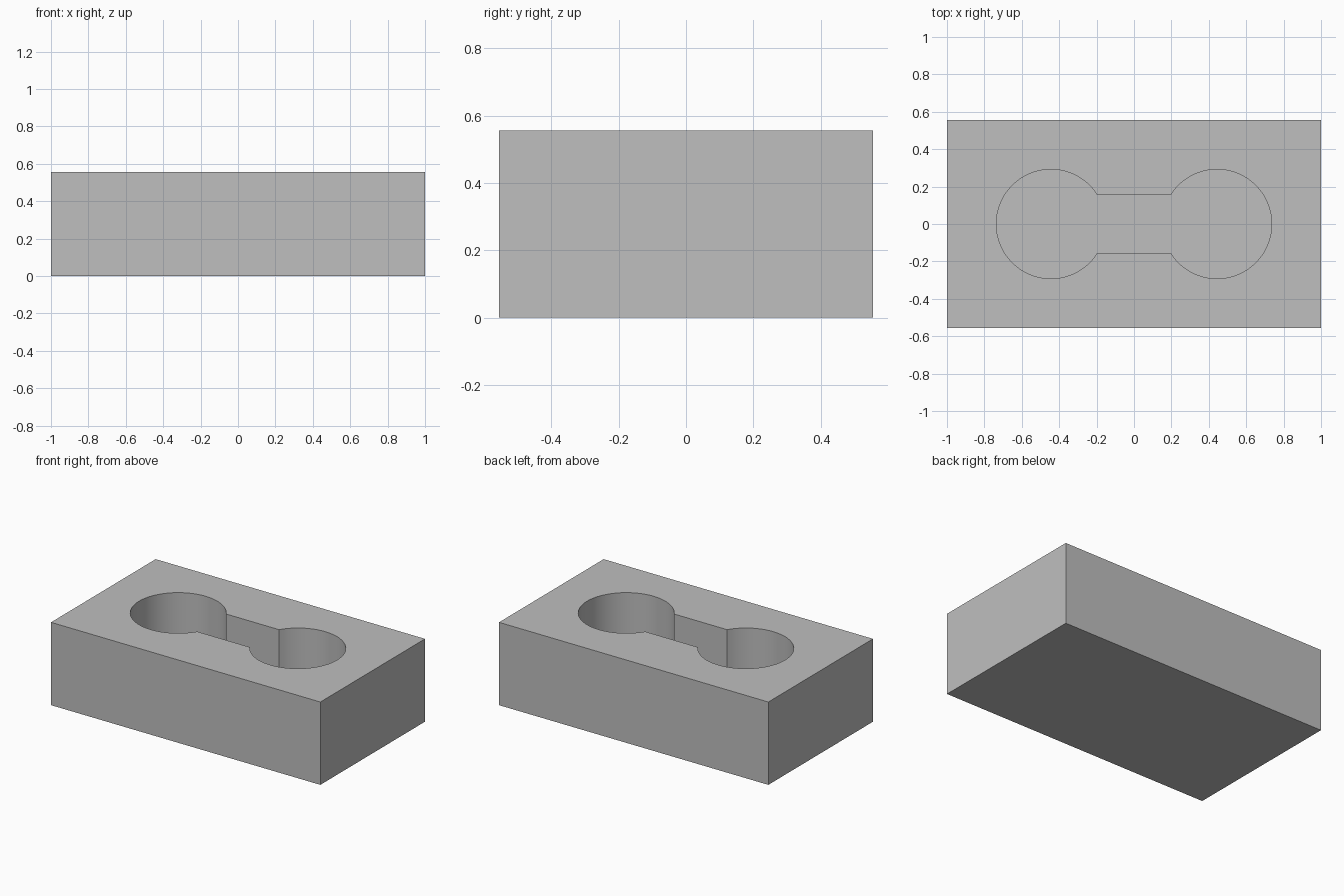
import bpy, bmesh, math

LENGTH, WIDTH, HEIGHT = 2.0, 1.11, 0.556
BORE_X, BORE_R, SLOT_HALF = 0.444, 0.292, 0.154
FLOOR_Z = 0.11
STEPS = 56

cube = bpy.data.objects.get("Cube")
if cube:
    bpy.data.objects.remove(cube, do_unlink=True)

grey = bpy.data.materials.new("plain_grey")
grey.use_nodes = True
colour = (0.52, 0.52, 0.52, 1)
grey.diffuse_color = colour
for node in grey.node_tree.nodes:
    if node.type == 'BSDF_PRINCIPLED':
        node.inputs["Base Color"].default_value = colour


def extruded(name, outline, z0, z1):
    """Closed prism from a counter-clockwise outline."""
    bm = bmesh.new()
    face = bm.faces.new([bm.verts.new((x, y, z0)) for x, y in outline])
    top = bmesh.ops.extrude_face_region(bm, geom=[face])["geom"]
    bmesh.ops.translate(bm, vec=(0, 0, z1 - z0),
                        verts=[v for v in top if isinstance(v, bmesh.types.BMVert)])
    bmesh.ops.recalc_face_normals(bm, faces=bm.faces)
    mesh = bpy.data.meshes.new(name)
    bm.to_mesh(mesh)
    bm.free()
    mesh.materials.append(grey)
    obj = bpy.data.objects.new(name, mesh)
    bpy.context.collection.objects.link(obj)
    return obj


# Solid rectangular block
hx, hy = LENGTH / 2, WIDTH / 2
block = extruded("block", [(-hx, -hy), (hx, -hy), (hx, hy), (-hx, hy)], 0, HEIGHT)

# Dumbbell outline: two round bores, joined by a straight slot
sweep = math.pi - math.asin(SLOT_HALF / BORE_R)
right_arc = []
for i in range(STEPS + 1):
    a = -sweep + 2 * sweep * i / STEPS
    right_arc.append((BORE_X + BORE_R * math.cos(a), BORE_R * math.sin(a)))
left_arc = [(-x, -y) for x, y in right_arc]
cutter = extruded("pocket_cutter", right_arc + left_arc, FLOOR_Z, HEIGHT + 0.2)
cutter.hide_render = True

# Sink the pocket into the block
cut = block.modifiers.new("pocket", 'BOOLEAN')
cut.operation = 'DIFFERENCE'
cut.solver = 'EXACT'
cut.object = cutter
bpy.ops.object.select_all(action='DESELECT')
block.select_set(True)
bpy.context.view_layer.objects.active = block
bpy.ops.object.modifier_apply(modifier=cut.name)
bpy.data.objects.remove(cutter, do_unlink=True)

# Smooth bore walls, crisp edges
bpy.ops.object.shade_smooth_by_angle(angle=math.radians(30))
